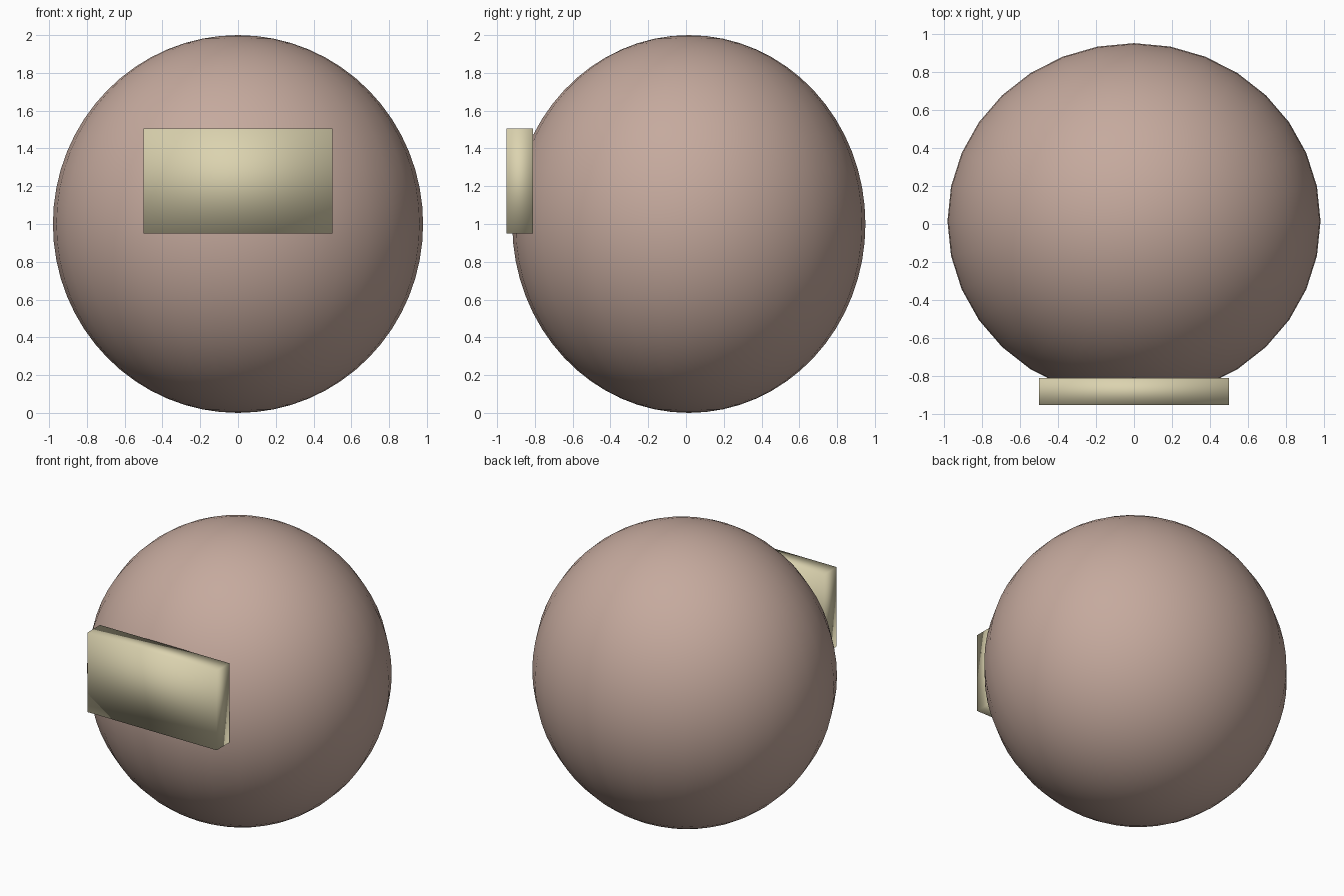
import bpy

cube = bpy.data.objects.get("Cube")
if cube:
    bpy.data.objects.remove(cube, do_unlink=True)


def material(name, color):
    m = bpy.data.materials.new(name)
    m.use_nodes = True
    m.diffuse_color = color
    m.node_tree.nodes["Principled BSDF"].inputs["Base Color"].default_value = color
    return m


def finish(name, size, mat):
    obj = bpy.context.object
    obj.name = name
    obj.scale = size
    bpy.ops.object.transform_apply(location=False, rotation=False, scale=True)
    obj.data.materials.append(mat)
    bpy.ops.object.shade_smooth()
    return obj


skin = material("dusty pink", (0.56, 0.40, 0.34, 1))
cream = material("pale cream", (0.71, 0.65, 0.43, 1))

# Slightly flattened round body
bpy.ops.mesh.primitive_uv_sphere_add(segments=32, ring_count=32, radius=1, location=(0, 0.015, 1))
finish("body", (0.98, 0.935, 1), skin)

# Softly shaded block on the front
bpy.ops.mesh.primitive_cube_add(size=1, location=(0, -0.88, 1.227))
finish("front_block", (1.0, 0.14, 0.555), cream)
